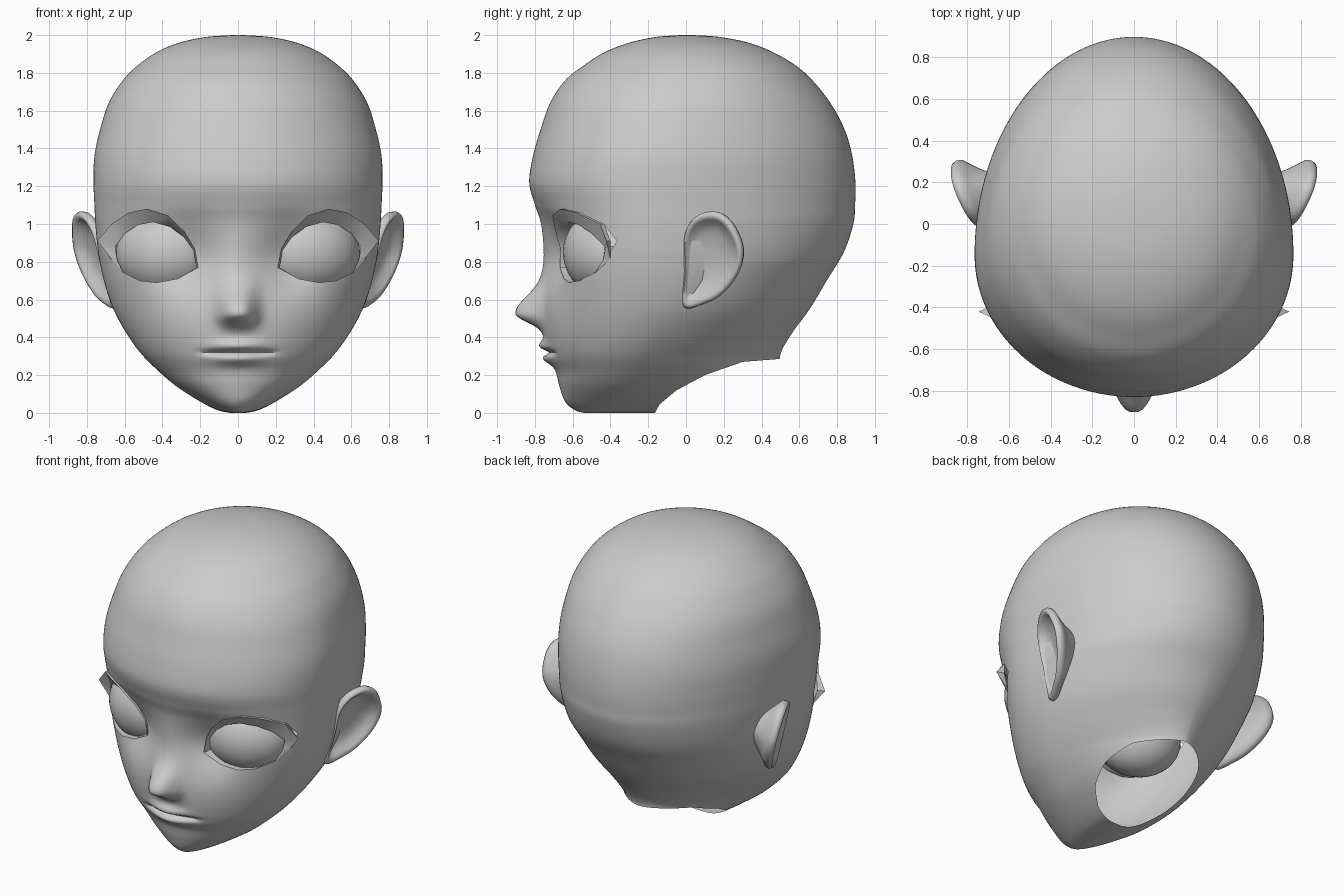
import bpy, bmesh
from math import sin, cos, pi, exp
from mathutils import Vector
from mathutils.bvhtree import BVHTree

cube = bpy.data.objects.get("Cube")
if cube:
    bpy.data.objects.remove(cube)

skin_mat = bpy.data.materials.new("plain grey")
skin_mat.use_nodes = True
grey = (0.6, 0.6, 0.6, 1)
skin_mat.diffuse_color = grey
skin_mat.node_tree.nodes["Principled BSDF"].inputs["Base Color"].default_value = grey


def finish(name, bm, angle=0.8):
    """Turn a right-or-left half into a mirrored, smooth object."""
    bmesh.ops.recalc_face_normals(bm, faces=bm.faces[:])
    mesh = bpy.data.meshes.new(name)
    bm.to_mesh(mesh)
    bm.free()
    mesh.materials.append(skin_mat)
    obj = bpy.data.objects.new(name, mesh)
    bpy.context.collection.objects.link(obj)
    bpy.ops.object.select_all(action='DESELECT')
    obj.select_set(True)
    bpy.context.view_layer.objects.active = obj
    bpy.ops.object.shade_smooth_by_angle(angle=angle)
    obj.modifiers.new("Mirror", 'MIRROR').merge_threshold = 0.0005
    return obj


def loft(bm, rings, closed=True, caps=(False, False)):
    """Bridge rings of equal length with quads."""
    rows = [[bm.verts.new(p) for p in ring] for ring in rings]
    count = len(rows[0])
    for low, high in zip(rows, rows[1:]):
        for i in range(count if closed else count - 1):
            j = (i + 1) % count
            bm.faces.new((low[i], low[j], high[j], high[i]))
    for row, wanted in zip((rows[0], rows[-1]), caps):
        if wanted:
            bm.faces.new(row)


def spline(points, steps, closed=False):
    """Catmull-Rom curve through points of any dimension."""
    n, result = len(points), []
    for i in range(n if closed else n - 1):
        ids = [k % n if closed else min(max(k, 0), n - 1) for k in range(i - 1, i + 3)]
        a, b, c, d = (Vector(points[k]) for k in ids)
        for s in range(steps):
            t = s / steps
            result.append(b + (c - a) * (t / 2) + (a * 2 - b * 5 + c * 4 - d) * (t * t / 2)
                          + (b * 3 - a - c * 3 + d) * (t ** 3 / 2))
    if not closed:
        result.append(Vector(points[-1]))
    return result


def clip_out(bm, outline, axis, region, closed):
    """Cut a convex clockwise outline through part of the surface and remove its inside."""
    planes = []

    def inside():
        found = []
        for f in bm.faces:
            c = f.calc_center_median()
            if region(c) and all((c - co).dot(no) > 0 for co, no in planes):
                found.append(f)
        return found

    ends = outline[1:] + outline[:1] if closed else outline[1:]
    for a, b in zip(outline, ends):
        co, no = Vector((0, 0, a[1])), Vector((0, 0, a[0] - b[0]))
        co[axis], no[axis] = a[0], b[1] - a[1]
        faces = inside()
        geom = faces + list({e for f in faces for e in f.edges}) + list({v for f in faces for v in f.verts})
        bmesh.ops.bisect_plane(bm, geom=geom, dist=1e-5, plane_co=co, plane_no=no)
        planes.append((co, no.normalized()))
    bmesh.ops.delete(bm, geom=inside(), context='FACES')


def bump(value, centre, width, power=2):
    return exp(-(abs(value - centre) / width) ** power)


def face_relief(x, z):
    """Depth added to the face: nose, lips and eye hollows (minus is forward)."""
    nose = 0.14 * bump(z, 0.525, 0.125 if z > 0.525 else 0.06) * bump(x, 0, 0.095, 3)
    lips = 0.035 * bump(z, 0.355, 0.03) * bump(x, 0, 0.12)
    lips += 0.035 * bump(z, 0.285, 0.032) * bump(x, 0, 0.13)
    crease = 0.028 * bump(z, 0.32, 0.013) * bump(x, 0, 0.19, 6)
    hollow = 0.09 * bump(x, 0.27, 0.17) * bump(z, 0.82, 0.18)
    return hollow + crease - nose - lips


# Head slices from chin to crown: height, front, back, half width, widest y
slices = [
    (0, -.54, .5, .04, -.3), (.015, -.59, .5, .11, -.3), (.06, -.64, .5, .2, -.3),
    (.14, -.67, .5, .325, -.3), (.22, -.69, .5, .42, -.28), (.31, -.73, .5, .51, -.25),
    (.42, -.755, .56, .59, -.2), (.55, -.765, .655, .66, -.16), (.7, -.765, .745, .71, -.15),
    (.85, -.76, .835, .74, -.15), (1, -.77, .886, .755, -.15), (1.1, -.8, .895, .76, -.15),
    (1.22, -.83, .897, .765, -.15), (1.36, -.81, .88, .76, -.13), (1.5, -.77, .84, .73, -.1),
    (1.64, -.72, .765, .685, -.06), (1.76, -.64, .67, .61, -.03), (1.84, -.54, .58, .53, 0),
    (1.91, -.43, .46, .43, 0), (1.96, -.3, .33, .31, 0), (1.99, -.16, .18, .17, 0),
    (2, -.03, .04, .03, 0)]


def head_ring(z, front, back, width, middle, count=96):
    ring = []
    taper = min(2, max(1.6, 1.6 + 0.8 * (z - 0.3)))
    for i in range(count + 1):
        a = pi * (i / count - 0.5)
        c = max(cos(a), 0) if 0 < i < count else 0
        if a < 0:
            x = width * c
            y = middle + sin(a) * (middle - front) + face_relief(x, z) * min(1, -2 * sin(a))
        else:
            x = width * c ** (2 / taper)
            y = middle + sin(a) ** (2 / taper) * (back - middle)
        ring.append((x, y, z))
    return ring


head = bmesh.new()
loft(head, [head_ring(*s) for s in spline(slices, 10)], closed=False, caps=(True, True))
surface = BVHTree.FromBMesh(head)


def skin_y(x, z):
    hit = surface.ray_cast(Vector((min(x, 0.68), -3, z)), Vector((0, 1, 0)))[0]
    return hit.y if hit else -0.4


# Eye outlines (x, z), clockwise from the inner corner; the lash tip is the seventh point
upper_lash = [(.21, .77), (.23, .87), (.285, .96), (.37, 1.045), (.48, 1.08), (.58, 1.06), (.67, 1), (.745, .91)]
upper_lid = [(.22, .77), (.235, .86), (.285, .93), (.36, .985), (.45, 1.01), (.53, .995), (.6, .95), (.65, .88)]
lower_lid = [(.61, .745), (.52, .7), (.43, .69), (.32, .71)]
lash = upper_lash + [(.675, .82)] + lower_lid
lid = upper_lid + [(.64, .81)] + lower_lid
opening = upper_lash[:-1] + [(.7, .91), (.66, .82)] + lower_lid

# Cut the eye opening and the slanted neck opening
clip_out(head, opening, 0, lambda c: c.y < -0.25 and 0.6 < c.z < 1.15, True)
neck_edge = [(-.17, -.01), (-.14, .045), (-.05, .12), (.1, .2), (.3, .27), (.55, .29)]
clip_out(head, neck_edge, 1, lambda c: c.z < 0.35, False)
finish("head", head)

# Eyelids: skin edge, raised lash edge, lid edge, and a short return towards the eyeball
eyelids = bmesh.new()
lift = [0.004 + 0.016 * max(0, min(1, (z - 0.75) / 0.2)) for x, z in lash]
loft(eyelids, [
    [(x, skin_y(x, z) + 0.003, z) for x, z in opening],
    [(x, skin_y(x, z) - h, z) for (x, z), h in zip(lash, lift)],
    [(x, skin_y(x, z) + h, z) for (x, z), h in zip(lid, lift)],
    [(x, skin_y(x, z) + 0.08, z) for x, z in lid]])
finish("eyelids", eyelids, 0.6)

# Eyeballs: flattened spheres turned outward
eyeballs = bmesh.new()
bmesh.ops.create_uvsphere(eyeballs, u_segments=40, v_segments=24, radius=1)
for v in eyeballs.verts:
    u, depth, height = v.co.x * 0.27, v.co.y * 0.21, v.co.z * 0.23
    turn = 0.43
    v.co = (0.385 + u * cos(turn) - depth * sin(turn), -0.43 + u * sin(turn) + depth * cos(turn), 0.85 + height)
finish("eyeballs", eyeballs)

# Ears: outline (y, z) on a tilted plane, lofted from the root over the rim into the bowl
ear_outline = [(-.01, .93), (.03, 1.02), (.1, 1.06), (.18, 1.055), (.25, .99), (.3, .86), (.27, .73),
               (.18, .62), (.08, .57), (0, .55), (-.02, .6), (-.01, .75)]
ear_sections = [(.4, -.15), (.6, -.1), (.85, -.055), (.97, -.035), (1, -.012), (.97, .008), (.9, .012),
                (.82, 0), (.72, -.025), (.5, -.045), (.2, -.05)]
outward = Vector((1, -0.43, -0.25)).normalized()
rim = spline(ear_outline, 4, closed=True)
rings = []
for scale, offset in ear_sections:
    ring = []
    for p in rim:
        y, z = 0.11 + (p[0] - 0.11) * scale, 0.83 + (p[1] - 0.83) * scale
        ring.append(Vector((0.72 + 0.43 * y + 0.25 * (z - 0.8), y, z)) + outward * offset)
    rings.append(ring)
ears = bmesh.new()
loft(ears, rings, caps=(False, True))
finish("ears", ears, 1.2)
